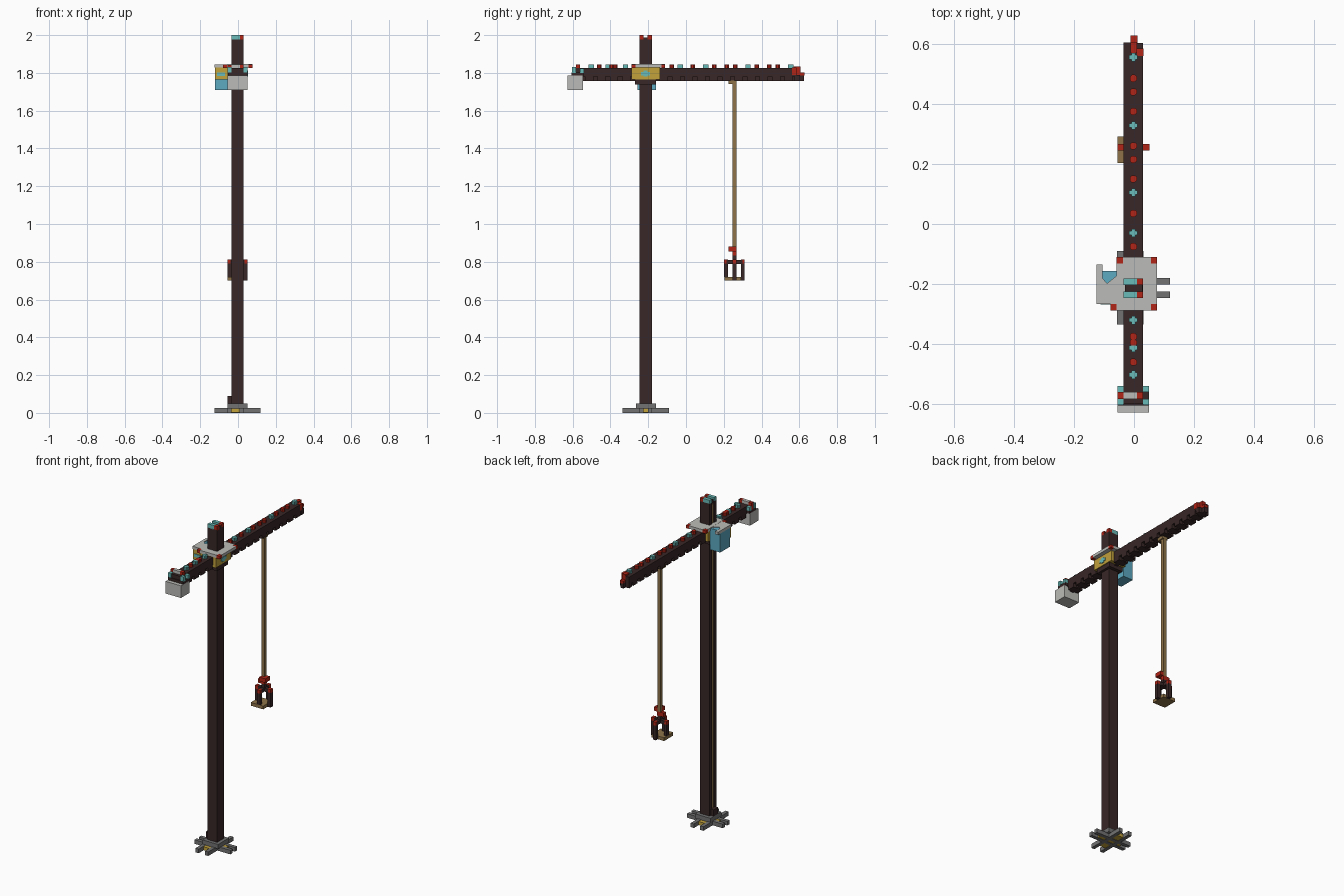
import bpy, bmesh, math
from mathutils import Matrix

COLORS = {
    "dark_brown": (0.040, 0.020, 0.020),
    "red": (0.44, 0.018, 0.008),
    "teal": (0.14, 0.50, 0.48),
    "light_grey": (0.50, 0.50, 0.48),
    "dark_grey": (0.17, 0.17, 0.17),
    "yellow": (0.54, 0.36, 0.045),
    "tan_rope": (0.27, 0.17, 0.065),
    "cab_blue": (0.11, 0.40, 0.54),
}
MATS = {}
for cname, c in COLORS.items():
    m = bpy.data.materials.new(cname)
    m.diffuse_color = (*c, 1)
    MATS[cname] = m


def finish(name, bm, color):
    me = bpy.data.meshes.new(name)
    bm.to_mesh(me)
    bm.free()
    me.materials.append(MATS[color])
    ob = bpy.data.objects.new(name, me)
    bpy.context.collection.objects.link(ob)
    return ob


def boxes(name, color, items):
    """One object from boxes given as (x0, x1, y0, y1, z0, z1)."""
    bm = bmesh.new()
    for x0, x1, y0, y1, z0, z1 in items:
        mat = Matrix.Translation(((x0 + x1) / 2, (y0 + y1) / 2, (z0 + z1) / 2))
        mat = mat @ Matrix.Diagonal((x1 - x0, y1 - y0, z1 - z0, 1))
        bmesh.ops.create_cube(bm, size=1, matrix=mat)
    return finish(name, bm, color)


def prism(name, color, outline, z0, z1):
    """Extrude a flat outline upward."""
    bm = bmesh.new()
    f = bm.faces.new([bm.verts.new((x, y, z0)) for x, y in outline])
    ext = bmesh.ops.extrude_face_region(bm, geom=[f])
    vs = [v for v in ext["geom"] if isinstance(v, bmesh.types.BMVert)]
    bmesh.ops.translate(bm, verts=vs, vec=(0, 0, z1 - z0))
    bmesh.ops.recalc_face_normals(bm, faces=bm.faces)
    return finish(name, bm, color)


L, R = -0.035, 0.03            # left and right sides of mast and boom
CY = -0.213                    # mast centre in y

# Base: crossed feet, hub and infill
boxes("base_feet", "dark_grey",
      [(-0.125, 0.12, y - 0.011, y + 0.011, 0, 0.025) for y in (-0.191, -0.235)] +
      [(x - 0.011, x + 0.011, -0.335, -0.09, 0, 0.025) for x in (-0.045, 0.02)])
boxes("base_hub", "dark_grey", [(-0.055, 0.05, -0.266, -0.16, 0.022, 0.05)])
boxes("base_infill", "yellow", [(-0.034, 0.009, -0.29, -0.135, 0.002, 0.023),
                                (-0.08, 0.075, -0.224, -0.202, 0.002, 0.023)])

# Mast: grooved column with a rope in the left groove
boxes("mast", "dark_brown", [
    (-0.014, R, -0.246, -0.181, 0.04, 1.978),
    (L, -0.014, -0.246, -0.224, 0.04, 1.978),
    (L, -0.014, -0.203, -0.181, 0.04, 1.978),
    (-0.03, 0.028, -0.226, -0.2, 1.97, 1.988)])
boxes("mast_rope", "tan_rope", [(-0.03, -0.014, -0.224, -0.203, 0.05, 1.96)])
boxes("mast_foot_winch", "dark_brown", [(-0.055, L, -0.235, -0.192, 0.05, 0.09)])
boxes("mast_cap_lamps", "teal",
      [(L, 0.01, y - 0.011, y + 0.011, 1.975, 2.0) for y in (-0.192, -0.235)])
boxes("mast_cap_ends", "red",
      [(0.01, R, y - 0.011, y + 0.011, 1.975, 2.0) for y in (-0.192, -0.235)])

# Boom: beam with underside rail and side lugs
boxes("boom", "dark_brown", [(L, R, -0.60, 0.575, 1.78, 1.826),
                             (L, -0.012, 0.575, 0.605, 1.757, 1.826),
                             (-0.012, R, 0.575, 0.603, 1.757, 1.79),
                             (-0.012, 0.01, 0.60, 0.625, 1.757, 1.79)])
boxes("boom_rail", "dark_brown", [(-0.012, 0.009, -0.56, 0.58, 1.758, 1.782)])
boxes("boom_lugs", "dark_brown",
      [(L, R, -0.535 + i * 0.066, -0.491 + i * 0.066, 1.757, 1.782) for i in range(17)])
boxes("boom_tip", "red", [(-0.012, 0.01, 0.57, 0.606, 1.79, 1.835),
                          (0.01, R + 0.001, 0.56, 0.585, 1.79, 1.828),
                          (-0.012, 0.012, 0.60, 0.628, 1.787, 1.803)])

# Boom studs: round red ones and plus-shaped teal ones
bm = bmesh.new()
for y in (0.485, 0.44, 0.375, 0.26, 0.215, 0.15, 0.035, -0.075, -0.375, -0.395, -0.46):
    bmesh.ops.create_cone(bm, cap_ends=True, segments=8, radius1=0.013, radius2=0.013,
                          depth=0.024, matrix=Matrix.Translation((-0.002, y, 1.833))
                          @ Matrix.Rotation(math.pi / 8, 4, 'Z'))
finish("red_studs", bm, "red")
plus = []
for y in (0.555, 0.328, 0.105, -0.03, -0.32, -0.412, -0.502):
    plus += [(-0.016, 0.012, y - 0.007, y + 0.007, 1.822, 1.845),
             (-0.009, 0.005, y - 0.014, y + 0.014, 1.822, 1.8445)]
boxes("teal_studs", "teal", plus)

# Counterweight with its clamp blocks
boxes("counterweight", "light_grey", [(-0.055, 0.05, -0.628, -0.545, 1.71, 1.785),
                                      (L, 0.01, -0.582, -0.56, 1.82, 1.845)])
boxes("counterweight_pads", "dark_brown", [(-0.054, 0.049, -0.605, -0.54, 1.785, 1.802)])
boxes("counterweight_lamps", "teal", [
    (x, x + 0.02, y, y + 0.02, 1.80, z)
    for x in (-0.055, 0.03) for y, z in ((-0.603, 1.83), (-0.56, 1.824))])
boxes("counterweight_clamps", "red", [(-0.055, L, -0.582, -0.56, 1.80, 1.843),
                                      (0.01, R, -0.582, -0.56, 1.82, 1.845)])

# Slewing platform: notched plate with red corner blocks
x0, x1, y0, y1, n = -0.058, 0.077, -0.288, -0.11, 0.021
prism("platform", "light_grey", [
    (x0, y0), (x1 - n, y0), (x1 - n, y0 + n), (x1, y0 + n), (x1, y1 - n),
    (x1 - n, y1 - n), (x1 - n, y1), (x0 + n, y1), (x0 + n, y1 - n), (x0, y1 - n)],
    1.828, 1.846)
boxes("platform_corners", "red", [
    (x1 - n, x1, y0, y0 + n, 1.826, 1.845), (x1 - n, x1, y1 - n, y1, 1.826, 1.845),
    (x0, x0 + n, y1 - n, y1, 1.826, 1.845), (x0 - n, x0, y0, y0 + n, 1.826, 1.845)])

# Machinery housing under the platform
boxes("housing", "yellow", [(-0.055, 0.05, -0.288, -0.138, 1.765, 1.828)])
boxes("housing_window", "teal", [(0.048, 0.054, -0.237, -0.19, 1.787, 1.805),
                                 (0.048, 0.054, -0.224, -0.203, 1.78, 1.812)])
boxes("slewing_ring", "dark_brown", [(-0.05, 0.045, -0.27, -0.16, 1.738, 1.765)])

# Operator cab: glazed body, yellow front, grey roof
boxes("cab_body", "cab_blue", [(-0.123, -0.055, -0.256, -0.158, 1.71, 1.83),
                               (-0.103, -0.06, -0.17, -0.156, 1.82, 1.843)])
boxes("cab_front", "yellow", [(-0.123, -0.055, -0.264, -0.254, 1.765, 1.83)])
boxes("cab_front_window", "teal", [(-0.112, -0.07, -0.268, -0.262, 1.784, 1.802)])
prism("cab_roof", "light_grey", [
    (-0.125, -0.266), (-0.055, -0.266), (-0.055, -0.17), (-0.09, -0.198),
    (-0.105, -0.18), (-0.105, -0.135), (-0.125, -0.135)], 1.828, 1.845)
prism("cab_skylight", "cab_blue", [(-0.105, -0.157), (-0.105, -0.18), (-0.09, -0.198),
                                   (-0.055, -0.17), (-0.055, -0.157)], 1.826, 1.84)

# Hoist cable and hook block
GY = 0.256
boxes("cable", "tan_rope", [(-0.012, 0.009, GY - 0.011, GY + 0.011, 0.85, 1.765),
                            (-0.02, 0.016, 0.225, 0.268, 1.74, 1.76)])
boxes("hook_block", "red", [(-0.012, R, 0.224, GY + 0.011, 0.855, 0.88),
                            (-0.034, 0.01, GY - 0.011, GY + 0.011, 0.832, 0.857)])
boxes("hook_shank", "dark_brown", [(-0.012, 0.009, GY - 0.011, GY + 0.011, 0.79, 0.834)])

# Grab: crossed head, four hanging arms, red shoulders and a load slab
boxes("grab_frame", "dark_brown", [
    (-0.04, 0.035, GY - 0.011, GY + 0.011, 0.788, 0.809),
    (-0.012, 0.009, 0.215, 0.298, 0.788, 0.809),
    (-0.055, L, GY - 0.011, GY + 0.011, 0.72, 0.79),
    (R, 0.051, GY - 0.011, GY + 0.011, 0.70, 0.79),
    (-0.012, 0.009, 0.202, 0.223, 0.72, 0.79),
    (-0.012, 0.009, 0.29, 0.311, 0.70, 0.79)])
boxes("grab_shoulders", "red", [
    (-0.055, L, GY - 0.011, GY + 0.011, 0.789, 0.811),
    (R, 0.051, GY - 0.011, GY + 0.011, 0.789, 0.811),
    (-0.012, 0.009, 0.202, 0.223, 0.789, 0.811),
    (-0.012, 0.009, 0.29, 0.311, 0.789, 0.811)])
boxes("load_slab", "tan_rope", [(-0.055, R, 0.203, 0.292, 0.70, 0.72)])
